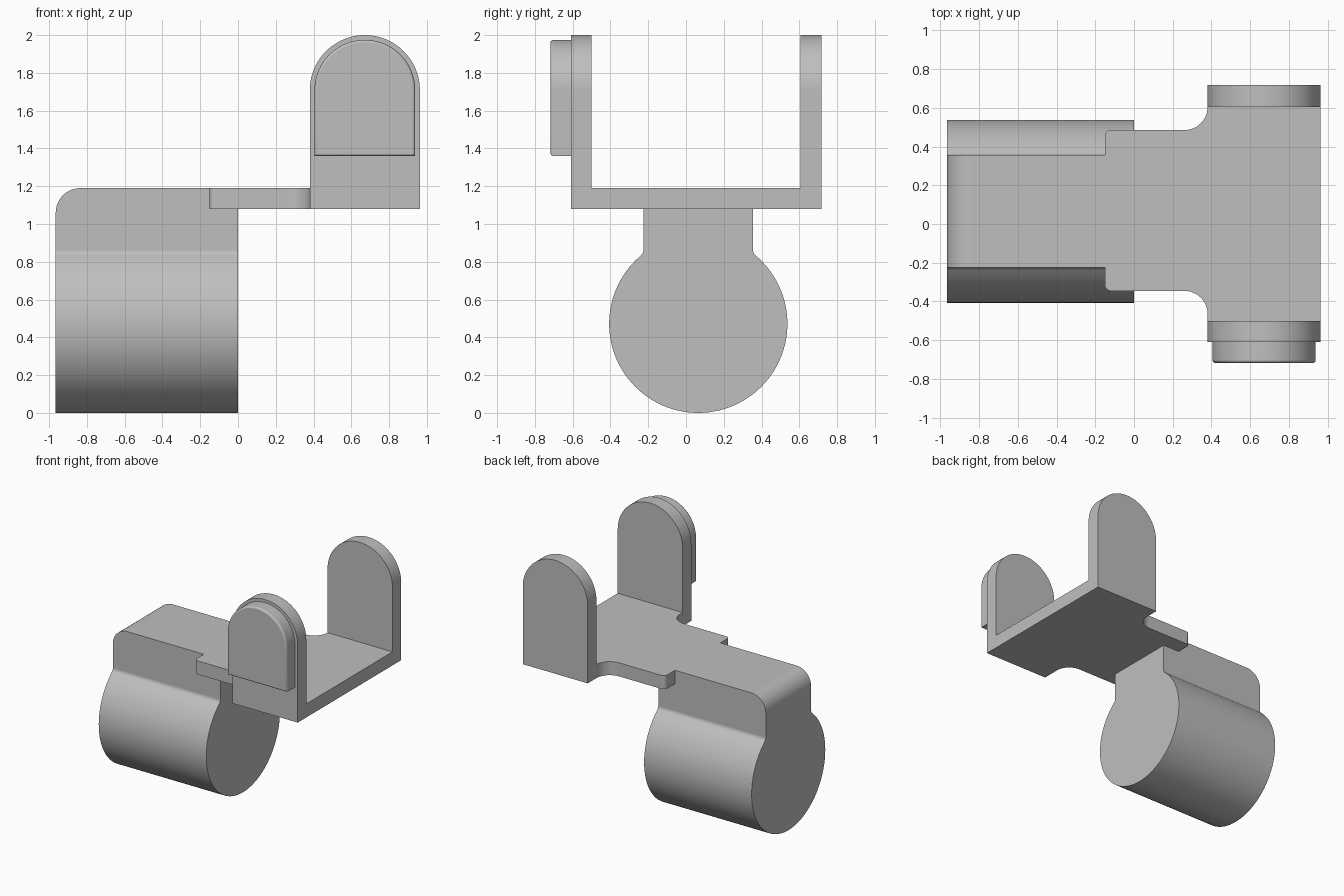
import bpy, bmesh
from math import cos, sin, pi, sqrt, atan2, radians
from mathutils import Vector

cube = bpy.data.objects.get("Cube")
if cube:
    bpy.data.objects.remove(cube, do_unlink=True)

grey = bpy.data.materials.new("plain grey")
grey.use_nodes = True
COLOR = (0.52, 0.52, 0.52, 1)
grey.diffuse_color = COLOR
grey.node_tree.nodes["Principled BSDF"].inputs["Base Color"].default_value = COLOR


def arc(cx, cy, r, a0, a1, n):
    """Points along an arc, angles in radians."""
    return [(cx + r * cos(a0 + (a1 - a0) * i / n),
             cy + r * sin(a0 + (a1 - a0) * i / n)) for i in range(n + 1)]


def extrude(name, outline, place, lo, hi, bevel_rule=None, width=0.0, segments=1):
    """Extrude a 2D outline between two levels, then round the chosen edges."""
    bm = bmesh.new()
    base = bm.faces.new([bm.verts.new(place(a, b, lo)) for a, b in outline])
    grown = bmesh.ops.extrude_face_region(bm, geom=[base])["geom"]
    shift = Vector(place(0, 0, hi)) - Vector(place(0, 0, lo))
    bmesh.ops.translate(bm, vec=shift,
                        verts=[v for v in grown if isinstance(v, bmesh.types.BMVert)])
    if not any(f.is_valid and f is base for f in bm.faces):
        bm.faces.new([v for v in base.verts])
    bmesh.ops.recalc_face_normals(bm, faces=bm.faces)
    if bevel_rule:
        edges = [e for e in bm.edges if all(bevel_rule(v.co) for v in e.verts)]
        bmesh.ops.bevel(bm, geom=edges, offset=width, segments=segments,
                        profile=0.5, affect='EDGES', clamp_overlap=True)
        bmesh.ops.recalc_face_normals(bm, faces=bm.faces)
    mesh = bpy.data.meshes.new(name)
    bm.to_mesh(mesh)
    bm.free()
    mesh.materials.append(grey)
    obj = bpy.data.objects.new(name, mesh)
    bpy.context.collection.objects.link(obj)
    return obj


def activate(obj):
    bpy.ops.object.select_all(action='DESELECT')
    obj.select_set(True)
    bpy.context.view_layer.objects.active = obj


def finish(obj):
    activate(obj)
    bpy.ops.object.shade_smooth_by_angle(angle=radians(30))
    normals = obj.modifiers.new("even flats", 'WEIGHTED_NORMAL')
    normals.keep_sharp = True


def along_x(a, b, t):
    return (t, a, b)


def along_y(a, b, t):
    return (a, t, b)


def along_z(a, b, t):
    return (a, b, t)


PLATE_LOW, PLATE_TOP = 1.08, 1.19
LEFT_END = -0.965

# Barrel and neck: keyhole profile with small blends between circle and neck
CY, CZ, R, HALF, BLEND = 0.065, 0.472, 0.472, 0.29, 0.04
rise = sqrt((R + BLEND) ** 2 - (HALF + BLEND) ** 2)
touch = atan2(rise, HALF + BLEND)
right_blend = arc(CY + HALF + BLEND, CZ + rise, BLEND, pi, pi + touch, 6)
left_blend = [(2 * CY - y, z) for y, z in reversed(right_blend)]
circle = arc(CY, CZ, R, touch, -pi - touch, 80)[1:-1]
keyhole = ([(CY - HALF, PLATE_TOP), (CY + HALF, PLATE_TOP)]
           + right_blend + circle + left_blend)
barrel = extrude("barrel_and_neck", keyhole, along_x, LEFT_END, 0,
                 lambda c: c.x < -0.9 and c.z > PLATE_TOP - 0.01, 0.13, 12)

# Bridge plate: narrow tongue flaring into the wide cradle floor
X0, X1, X2 = -0.15, 0.38, 0.963
FRONT, BACK = -0.345, 0.485
IN_FRONT, IN_BACK = -0.50, 0.605
CORNER, FLARE = 0.03, 0.12
plate_outline = (
    arc(X0 + CORNER, FRONT + CORNER, CORNER, pi, 1.5 * pi, 5)
    + arc(X1 - FLARE, FRONT - FLARE, FLARE, pi / 2, 0, 12)
    + [(X1, IN_FRONT), (X2, IN_FRONT), (X2, IN_BACK)]
    + arc(X1 - FLARE, BACK + FLARE, FLARE, 0, -pi / 2, 12)
    + arc(X0 + CORNER, BACK - CORNER, CORNER, pi / 2, pi, 5))
plate = extrude("bridge_plate", plate_outline, along_z, PLATE_LOW, PLATE_TOP)

# Merge plate and neck into one body
activate(barrel)
union = barrel.modifiers.new("join plate", 'BOOLEAN')
union.operation = 'UNION'
union.solver = 'EXACT'
union.object = plate
bpy.ops.object.modifier_apply(modifier=union.name)
bpy.data.objects.remove(plate, do_unlink=True)
barrel.name = "body"
finish(barrel)


def arch(cx, spring, r, bottom):
    return [(cx - r, bottom), (cx + r, bottom)] + arc(cx, spring, r, 0, pi, 40)


# Two arched uprights
MID = (X1 + X2) / 2
WIDE = (X2 - X1) / 2
upright = arch(MID, 2 - WIDE, WIDE, PLATE_LOW)
finish(extrude("front_upright", upright, along_y, -0.61, IN_FRONT))
finish(extrude("back_upright", upright, along_y, IN_BACK, 0.717))

# Raised pad on the front upright with a softened outer rim
pad = arch(MID, 2 - WIDE, WIDE - 0.025, 1.36)
finish(extrude("front_pad", pad, along_y, -0.717, -0.61,
               lambda c: c.y < -0.71, 0.015, 4))
